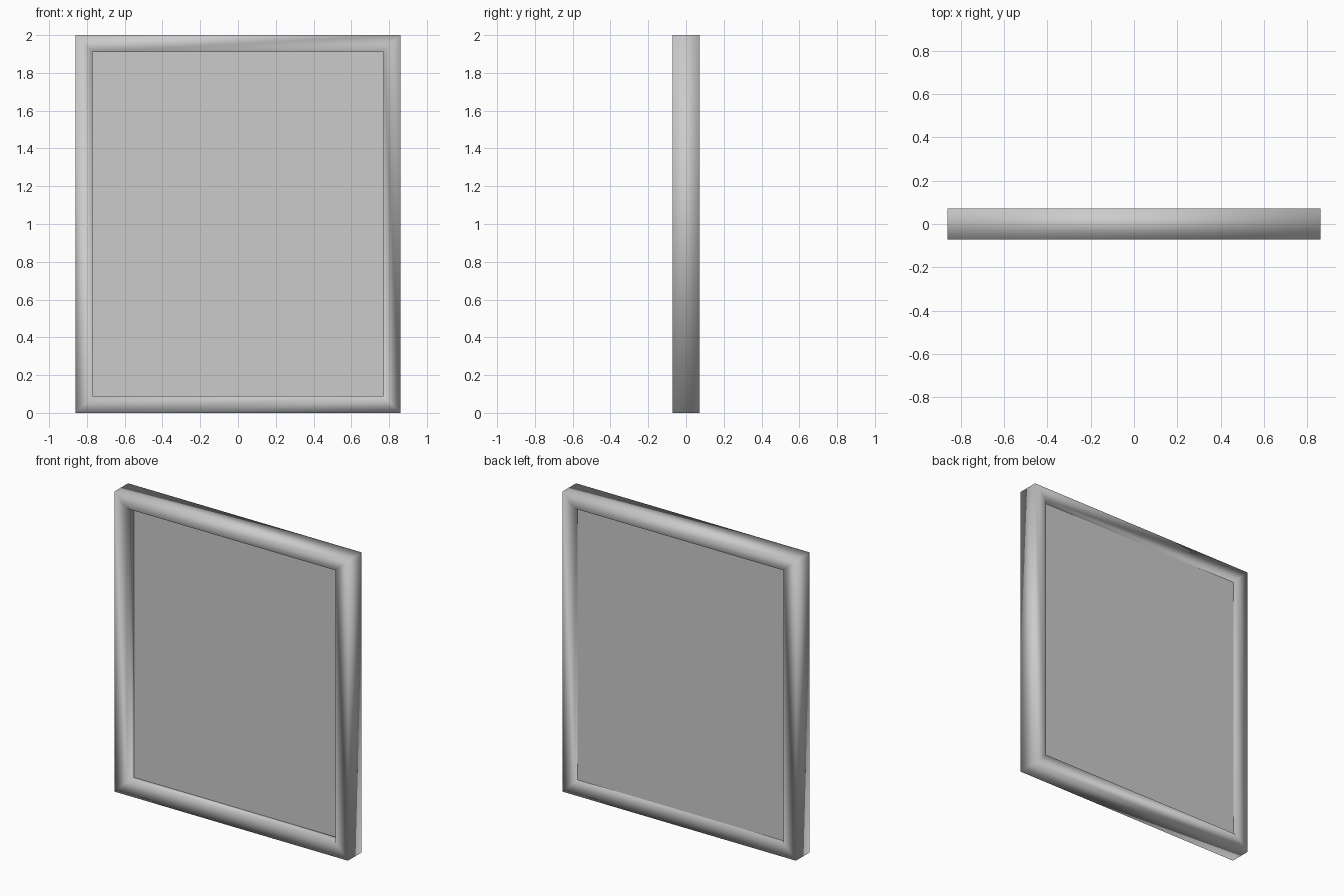
import bpy
import bmesh

W, H, HALF_DEPTH, RIM = 0.86, 2.0, 0.071, 0.09

cube = bpy.data.objects.get("Cube")
if cube:
    bpy.data.objects.remove(cube, do_unlink=True)


def make_material(name, color):
    mat = bpy.data.materials.new(name)
    mat.use_nodes = True
    mat.diffuse_color = color
    mat.node_tree.nodes["Principled BSDF"].inputs["Base Color"].default_value = color
    return mat


def finish(bm, name, mat, smooth):
    bmesh.ops.recalc_face_normals(bm, faces=bm.faces)
    for f in bm.faces:
        f.smooth = smooth
    mesh = bpy.data.meshes.new(name)
    bm.to_mesh(mesh)
    bm.free()
    mesh.materials.append(mat)
    obj = bpy.data.objects.new(name, mesh)
    bpy.context.collection.objects.link(obj)
    return obj


def rectangle(bm, inset, y):
    x, low, high = W - inset, inset, H - inset
    return [bm.verts.new(c) for c in
            ((-x, y, low), (x, y, low), (x, y, high), (-x, y, high))]


grey = make_material("plain grey", (0.6, 0.6, 0.6, 1))

# Mitred frame: a rectangular section carried round the four corners
bm = bmesh.new()
section = ((0, -HALF_DEPTH), (RIM, -HALF_DEPTH), (RIM, HALF_DEPTH), (0, HALF_DEPTH))
rings = [rectangle(bm, inset, y) for inset, y in section]
for i, ring in enumerate(rings):
    after = rings[(i + 1) % 4]
    for j in range(4):
        k = (j + 1) % 4
        bm.faces.new((ring[j], ring[k], after[k], after[j]))
finish(bm, "frame", grey, True)

# Recessed panel, tucked slightly into the frame
bm = bmesh.new()
front = rectangle(bm, RIM - 0.005, 0.005)
back = rectangle(bm, RIM - 0.005, 0.04)
bm.faces.new(front)
bm.faces.new(back)
for j in range(4):
    k = (j + 1) % 4
    bm.faces.new((front[j], front[k], back[k], back[j]))
finish(bm, "panel", grey, False)
